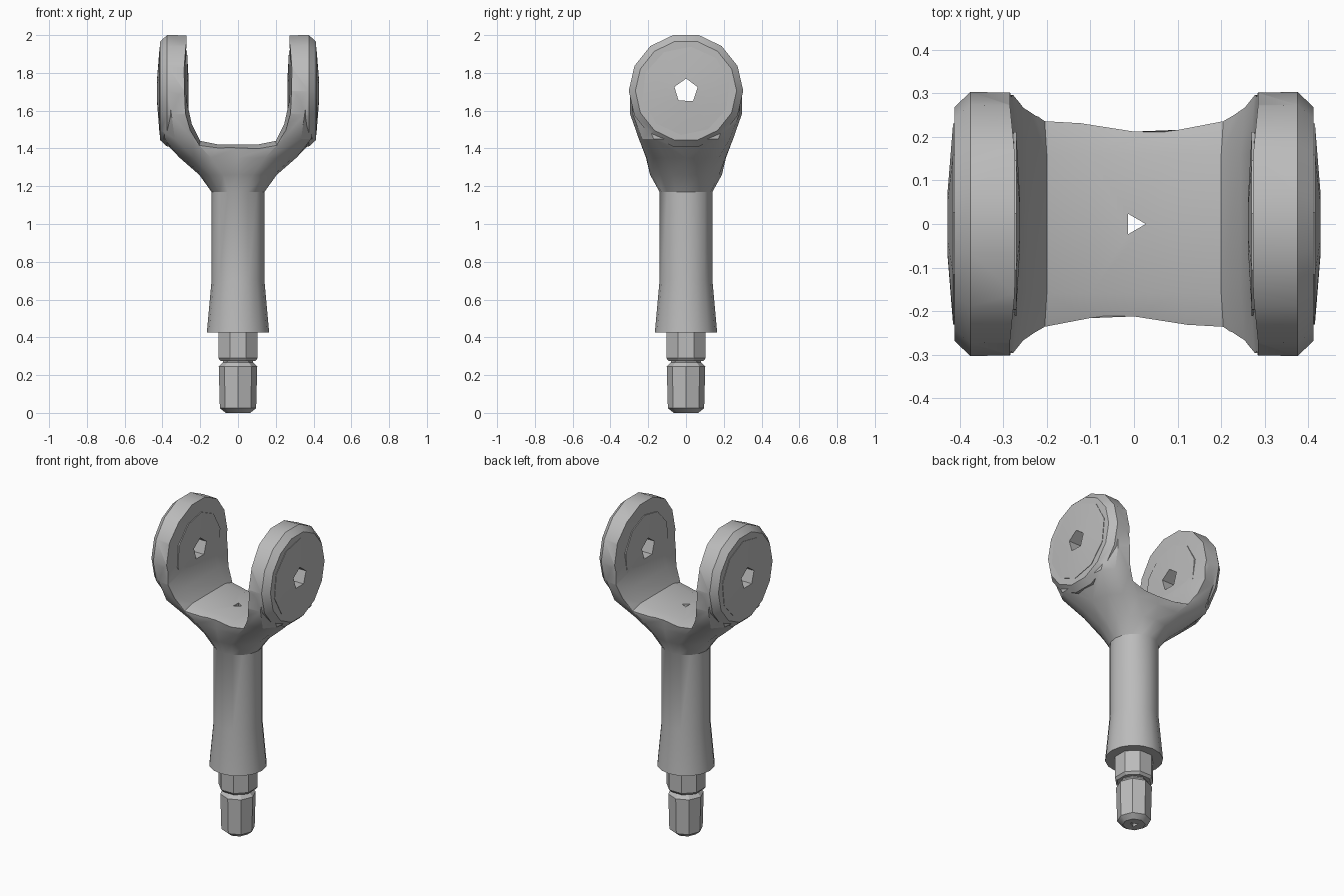
import bpy, bmesh, math

if "Cube" in bpy.data.objects:
    bpy.data.objects.remove(bpy.data.objects["Cube"])

steel = bpy.data.materials.new("grey_steel")
STEEL = (0.5, 0.5, 0.5, 1)
steel.diffuse_color = STEEL
steel.use_nodes = True
steel.node_tree.nodes["Principled BSDF"].inputs["Base Color"].default_value = STEEL


def loft(name, rings):
    """Skin a list of equal-length closed rings and cap both ends."""
    bm = bmesh.new()
    rows = [[bm.verts.new(p) for p in ring] for ring in rings]
    for a, b in zip(rows, rows[1:]):
        for i in range(len(a)):
            j = (i + 1) % len(a)
            bm.faces.new((a[i], a[j], b[j], b[i]))
    bm.faces.new(rows[0])
    bm.faces.new(rows[-1])
    bmesh.ops.recalc_face_normals(bm, faces=bm.faces)
    mesh = bpy.data.meshes.new(name)
    bm.to_mesh(mesh)
    bm.free()
    mesh.materials.append(steel)
    obj = bpy.data.objects.new(name, mesh)
    bpy.context.collection.objects.link(obj)
    return obj


def turned(name, profile, sides, turn=0.0, axis="Z"):
    """Lathe a (radius, height) profile about the z axis or the x axis."""
    rings = []
    for r, h in profile:
        angles = [turn + math.tau * i / sides for i in range(sides)]
        ring = [(r * math.cos(a), r * math.sin(a), h) for a in angles]
        if axis == "X":
            ring = [(z, x, y + PIN_Z) for x, y, z in ring]
        rings.append(ring)
    return loft(name, rings)


def boolean(obj, tool, operation, keep=False):
    mod = obj.modifiers.new("join", "BOOLEAN")
    mod.operation, mod.solver, mod.object = operation, "EXACT", tool
    graph = bpy.context.evaluated_depsgraph_get()
    mesh = bpy.data.meshes.new_from_object(obj.evaluated_get(graph))
    obj.modifiers.clear()
    obj.data = mesh
    if not keep:
        bpy.data.objects.remove(tool)


def section(z, hx, hy, power, pinch, sides=16):
    """Rounded section, narrowed by pinch in the middle of its y faces."""
    ring = []
    for i in range(sides):
        a = math.tau * i / sides
        c, s = math.cos(a), math.sin(a)
        u = math.copysign(abs(c) ** (2 / power), c)
        v = math.copysign(abs(s) ** (2 / power), s)
        ring.append((hx * u, hy * v * (1 - pinch * (1 - abs(u))), z))
    return ring


PIN_Z = 1.705

# Shaft flaring into the fork
fork = loft("fork_body", [section(*s) for s in (
    (0.425, 0.165, 0.165, 2, 0), (0.70, 0.14, 0.14, 2, 0),
    (1.17, 0.14, 0.14, 2, 0), (1.26, 0.205, 0.19, 2, 0),
    (1.35, 0.308, 0.235, 2.5, 0.1), (1.45, 0.405, 0.295, 3.6, 0.28),
    (1.58, 0.405, 0.335, 5, 0.28), (1.71, 0.405, 0.32, 8, 0.25))])

# Round lugs at the ends of the arms
for side in (-1, 1):
    lug = turned("lug", [(0.30, side * 0.23), (0.303, side * 0.375),
                         (0.268, side * 0.412)], 14, 0, "X")
    boolean(fork, lug, "UNION")

# U-shaped slot, dipping at its front and back edges
half = [(0.10, 1.42), (0.20, 1.44), (0.245, 1.53), (0.267, 1.63),
        (0.272, 1.75), (0.275, 1.86), (0.27, 2.2)]
outline = half + [(-x, z) for x, z in reversed(half)]
slot = loft("slot_cutter", [
    [(x * (1 + grow), y, z - grow) for x, z in outline]
    for y, grow in ((-0.35, 0.06), (-0.16, 0), (0.16, 0), (0.35, 0.06))])
boolean(fork, slot, "DIFFERENCE")

# Bushings set in the lugs, slightly domed on both faces
parts = [fork]
for side, label in ((-1, "right"), (1, "left")):
    parts.append(turned(label + "_bushing", [
        (0.07, side * 0.262), (0.215, side * 0.27),
        (0.235, side * 0.415), (0.07, side * 0.428)], 10, 0.2, "X"))

# Collar, groove and tip under the shaft
collar = turned("collar", [(0.10, 0.275), (0.113, 0.29), (0.113, 0.425)], 8, math.pi / 8)
groove = turned("groove", [(0.08, 0.25), (0.08, 0.285)], 8)
tip = turned("tip", [(0.065, 0), (0.096, 0.025), (0.102, 0.245), (0.08, 0.268)], 8)
parts += [collar, groove, tip]

# Pin hole across the lugs and a fine bore up the middle
pin = turned("pin_cutter", [(0.065, -0.6), (0.065, 0.6)], 5, 0.3, "X")
bore = turned("bore_cutter", [(0.027, -0.1), (0.027, 1.6)], 3)
for obj in parts:
    boolean(obj, pin if "bushing" in obj.name or obj is fork else bore, "DIFFERENCE", True)
boolean(fork, bore, "DIFFERENCE", True)
for cutter in (pin, bore):
    bpy.data.objects.remove(cutter)

# Soft shading with crisp edges
for obj in bpy.context.view_layer.objects:
    obj.select_set(obj in parts)
bpy.context.view_layer.objects.active = fork
bpy.ops.object.shade_smooth_by_angle(angle=math.radians(30))
